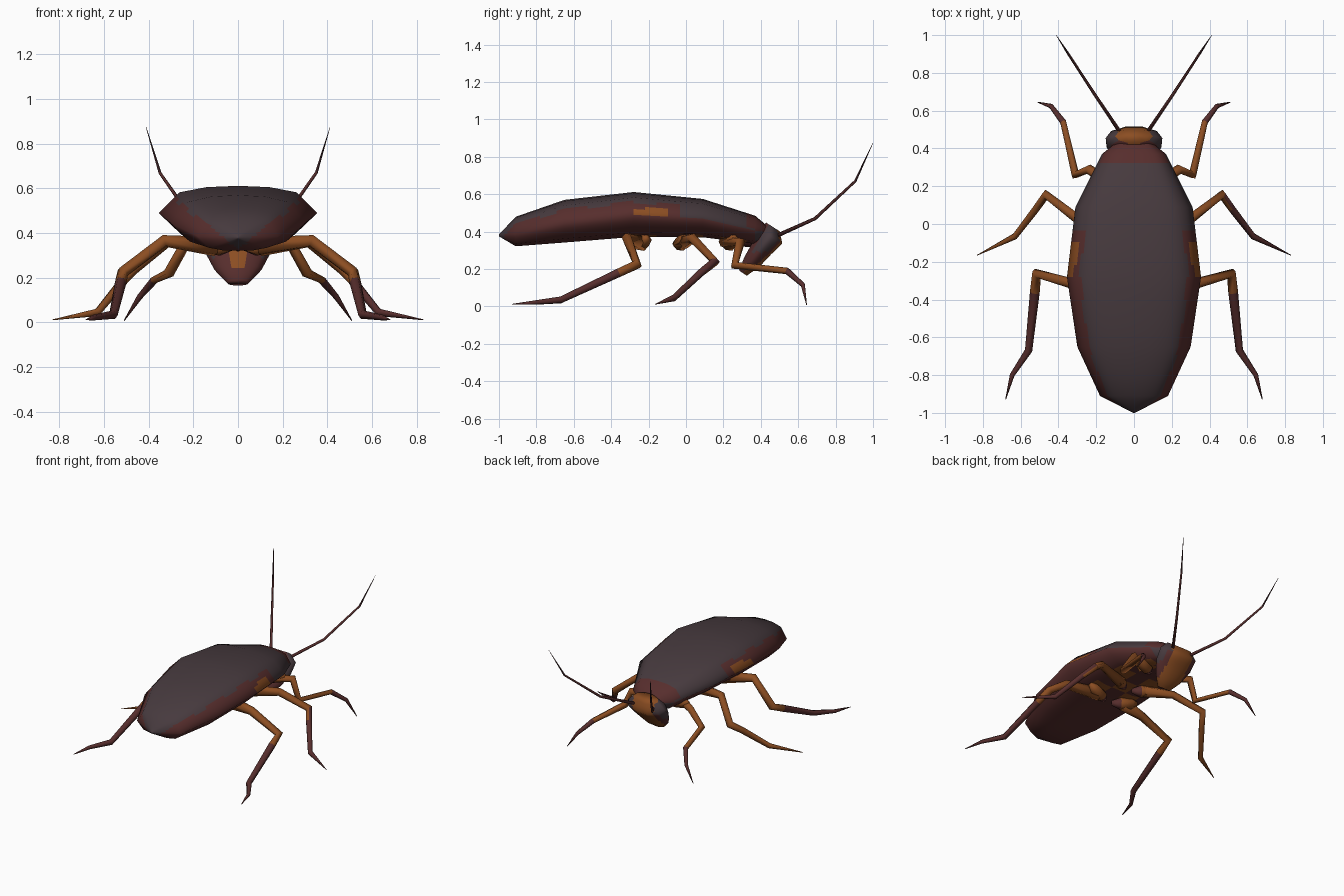
import bpy, bmesh, math
from mathutils import Vector, Quaternion

if "Cube" in bpy.data.objects:
    bpy.data.objects.remove(bpy.data.objects["Cube"])


def material(name, rgb):
    m = bpy.data.materials.new(name)
    m.use_nodes = True
    m.diffuse_color = (*rgb, 1)
    m.node_tree.nodes["Principled BSDF"].inputs["Base Color"].default_value = (*rgb, 1)
    return m


DARK, RED, ORANGE, BLACK = range(4)
MATS = [material("dark_shell", (0.062, 0.042, 0.048)),
        material("red_brown", (0.095, 0.027, 0.026)),
        material("orange_brown", (0.26, 0.075, 0.016)),
        material("antenna_black", (0.04, 0.014, 0.016))]


def loft(name, rings, rule, cuts=0, relax=0):
    """Skin rings of points, colour the faces by a rule, smooth the normals."""
    bm = bmesh.new()
    loops = [[bm.verts.new(p) for p in r] for r in rings]
    n = len(rings[0])
    for a, b in zip(loops, loops[1:]):
        for i in range(n):
            j = (i + 1) % n
            bm.faces.new((a[i], a[j], b[j], b[i]))
    bm.faces.new(loops[0])
    bm.faces.new(loops[-1])
    bmesh.ops.remove_doubles(bm, verts=bm.verts, dist=0.0005)
    bmesh.ops.recalc_face_normals(bm, faces=bm.faces)
    if cuts:
        bmesh.ops.subdivide_edges(bm, edges=bm.edges, cuts=cuts, use_grid_fill=True)
    bm.normal_update()
    for f in bm.faces:
        f.smooth = True
        f.material_index = rule(f.calc_center_median(), f.normal)
    bm.verts.index_update()
    normals = [v.normal.copy() for v in bm.verts]
    for _ in range(relax):
        normals = [sum((normals[e.other_vert(v).index] for e in v.link_edges),
                       normals[v.index].copy()).normalized() for v in bm.verts]
    me = bpy.data.meshes.new(name)
    bm.to_mesh(me)
    bm.free()
    for m in MATS:
        me.materials.append(m)
    if relax:
        me.normals_split_custom_set_from_vertices(normals)
    ob = bpy.data.objects.new(name, me)
    bpy.context.collection.objects.link(ob)
    return ob


def tube(name, pts, radii, rule, sides=6):
    """Jointed limb: a tapering tube through the points."""
    pts = [Vector(p) for p in pts]
    dirs = [(b - a).normalized() for a, b in zip(pts, pts[1:])]
    tans = [dirs[0]] + [(a + b).normalized() for a, b in zip(dirs, dirs[1:])] + [dirs[-1]]
    q = Vector((0, 0, 1)).rotation_difference(tans[0])
    rings, last = [], tans[0]
    for p, t, r in zip(pts, tans, radii):
        q = last.rotation_difference(t) @ q
        last = t
        rings.append([p + q @ Vector((r * math.cos(a), r * math.sin(a), 0))
                      for a in (math.tau * i / sides for i in range(sides))])
    return loft(name, rings, rule)


# Body: stations of y, half width, top, edge and bottom heights
stations = [(-1.0, 0.004, 0.385, 0.38, 0.375), (-0.91, 0.18, 0.48, 0.385, 0.322),
            (-0.65, 0.30, 0.57, 0.445, 0.342), (-0.28, 0.355, 0.612, 0.49, 0.372),
            (0.09, 0.31, 0.575, 0.47, 0.37), (0.37, 0.17, 0.485, 0.405, 0.335),
            (0.435, 0.09, 0.43, 0.40, 0.36)]


def body_ring(y, w, top, edge, bot):
    half = [(0.4 * w, top - 0.05 * (top - edge)), (0.74 * w, top - 0.24 * (top - edge)),
            (w, edge), (0.72 * w, bot + 0.2 * (edge - bot)), (0.35 * w, bot)]
    pts = [(0, top)] + half + [(0, bot)] + [(-x, z) for x, z in reversed(half)]
    return [Vector((x, y, z)) for x, z in pts]


def body_colour(c, n):
    x = abs(c.x)
    wave = 0.012 * math.sin(c.y * 23)
    if n.z < -0.6 and c.y > -0.86:
        spots = ((0.13, -0.22), (0.12, 0.02), (0.1, 0.24), (0.0, -0.1))
        near = min(math.hypot(x - a, c.y - b) for a, b in spots)
        return ORANGE if near < 0.07 else RED
    if x > 0.25 and ((c.y + 0.19) / 0.11) ** 2 + ((c.z - 0.487) / 0.04) ** 2 < 1:
        return ORANGE
    if c.y > 0.31:
        return RED if n.z > 0.1 and x < 0.17 else DARK
    if c.y > 0.0 + 0.6 * (0.47 - c.z):
        return DARK
    return DARK if c.z - 0.325 + wave > 0.82 * x else RED


loft("body", [body_ring(*s) for s in stations], body_colour, cuts=5, relax=10)

# Head: slanted down and back, stations of y, z, half width, half thickness
face_dir = Vector((0, 0.84, -0.54))


def head_ring(y, z, w, t):
    return [Vector((w * math.cos(a), y, z)) + face_dir * t * math.sin(a)
            for a in (math.tau * i / 10 for i in range(10))]


def head_colour(c, n):
    facing = n.dot(face_dir)
    x = abs(c.x)
    if x > 0.085 and c.z > 0.29 and abs(facing) < 0.8:
        return DARK
    if facing > 0.35 and x < 0.085:
        return ORANGE
    if x < 0.035 and (c.z > 0.41 or 0.24 < c.z < 0.34):
        return ORANGE
    return RED


head = [(0.465, 0.425, 0.10, 0.045), (0.455, 0.375, 0.15, 0.075),
        (0.405, 0.31, 0.145, 0.062), (0.35, 0.235, 0.105, 0.05), (0.305, 0.178, 0.05, 0.025)]
loft("head", [head_ring(*s) for s in head], head_colour, cuts=3, relax=4)

# Neck joining head and body
tube("neck", [(0, 0.30, 0.38), (0, 0.43, 0.37)], [0.06, 0.055], lambda c, n: RED, 8)

# Legs: joint positions on the +x side, radii, and where the orange ends
legs = {
    "front_leg": ([(0.10, 0.20, 0.345), (0.24, 0.29, 0.345), (0.31, 0.26, 0.22),
                   (0.375, 0.54, 0.19), (0.44, 0.625, 0.115), (0.51, 0.645, 0.008)],
                  [0.03, 0.026, 0.024, 0.018, 0.013, 0.002], lambda c: c.y > 0.54),
    "middle_leg": ([(0.10, -0.02, 0.34), (0.31, 0.035, 0.365), (0.465, 0.155, 0.24),
                    (0.515, 0.085, 0.185), (0.63, -0.065, 0.045), (0.83, -0.165, 0.012)],
                   [0.04, 0.027, 0.026, 0.022, 0.018, 0.002], lambda c: c.x > 0.5),
    "hind_leg": ([(0.10, -0.24, 0.34), (0.33, -0.315, 0.365), (0.515, -0.262, 0.225),
                  (0.525, -0.36, 0.18), (0.558, -0.67, 0.035), (0.645, -0.80, 0.022),
                  (0.68, -0.93, 0.012)],
                 [0.045, 0.029, 0.028, 0.026, 0.02, 0.013, 0.002], lambda c: c.y < -0.36),
}
coxae = {"front": (0.24, 0.335), "middle": (-0.02, 0.335), "hind": (-0.23, 0.335)}

for side, s in (("left", 1), ("right", -1)):
    for name, (pts, radii, is_red) in legs.items():
        tube(f"{name}_{side}", [(s * x, y, z) for x, y, z in pts], radii,
             lambda c, n: RED if is_red(c) else ORANGE)
    # Leg bases under the belly
    for name, (y, z) in coxae.items():
        tube(f"{name}_leg_base_{side}",
             [(s * 0.03, y - 0.04, z), (s * 0.08, y - 0.01, z), (s * 0.16, y + 0.01, z + 0.02),
              (s * 0.2, y + 0.02, z + 0.03)],
             [0.015, 0.04, 0.038, 0.015], lambda c, n: ORANGE if abs(c.x) > 0.06 else RED)
    # Antenna
    tube(f"antenna_{side}",
         [(s * 0.075, 0.49, 0.38), (s * 0.21, 0.69, 0.47), (s * 0.35, 0.905, 0.67),
          (s * 0.412, 1.0, 0.875)],
         [0.011, 0.009, 0.007, 0.001], lambda c, n: BLACK if abs(c.x) > 0.3 else RED, 5)
